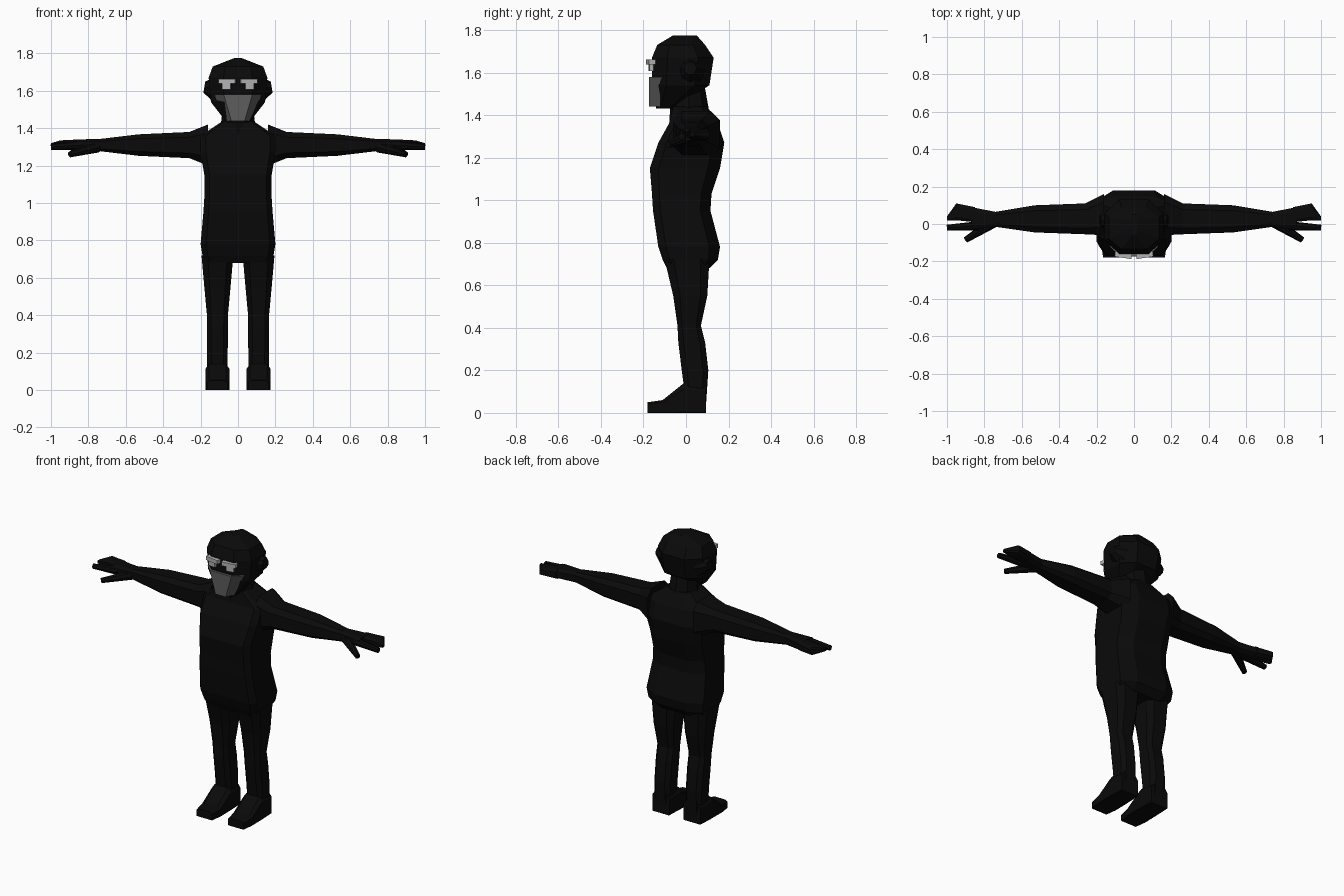
import bpy
import bmesh
from mathutils import Matrix, Vector

default = bpy.data.objects.get("Cube")
if default:
    bpy.data.objects.remove(default, do_unlink=True)


def material(name, value):
    mat = bpy.data.materials.new(name)
    colour = (value, value, value, 1)
    mat.diffuse_color = colour
    mat.use_nodes = True
    shader = mat.node_tree.nodes["Principled BSDF"]
    shader.inputs["Base Color"].default_value = colour
    return mat


BLACK = material("black", .003)
GREY = material("mask grey", .11)
PALE = material("eye grey", .45)

HAND_HEIGHT = 1.31
LEG_CENTRE = .11


def finish(name, bm, mat, mirrored):
    """Turn a bmesh into a flat shaded object, mirrored across x if asked."""
    bmesh.ops.recalc_face_normals(bm, faces=bm.faces)
    mesh = bpy.data.meshes.new(name)
    bm.to_mesh(mesh)
    bm.free()
    mesh.materials.append(mat)
    obj = bpy.data.objects.new(name, mesh)
    bpy.context.collection.objects.link(obj)
    if mirrored:
        modifier = obj.modifiers.new("mirror", "MIRROR")
        modifier.use_mirror_merge = False


# Sections: axis index, position on it, then the two spans across it
def upright(height, half, front, back, centre=0):
    return 2, height, (centre - half, centre + half), (front, back)


def outward(reach, front, back, thick):
    low, high = HAND_HEIGHT - thick / 2, HAND_HEIGHT + thick / 2
    return 0, reach, (front, back), (low, high)


def lengthwise(depth, half, top):
    return 1, depth, (LEG_CENTRE - half, LEG_CENTRE + half), (0, top)


def octagon(axis, position, span_a, span_b, near_cut, far_cut):
    """Rectangle with cut corners; each cut is a fraction of the half sizes."""
    centre_a, half_a = sum(span_a) / 2, (span_a[1] - span_a[0]) / 2
    centre_b, half_b = sum(span_b) / 2, (span_b[1] - span_b[0]) / 2
    points = []
    for side, cut in ((-1, near_cut), (1, far_cut)):
        inner_a, inner_b = half_a * (1 - cut[0]), half_b * (1 - cut[1])
        corners = [(-half_a, inner_b), (-inner_a, half_b),
                   (inner_a, half_b), (half_a, inner_b)]
        for a, b in corners[::-side]:
            point = [centre_a + a, centre_b + side * b]
            point.insert(axis, position)
            points.append(point)
    return points


def loft(name, sections, near_cut=(.4, .4), far_cut=(.4, .4), mat=BLACK, mirrored=False):
    bm = bmesh.new()
    rings = [[bm.verts.new(p) for p in octagon(*section, near_cut, far_cut)]
             for section in sections]
    for low, high in zip(rings, rings[1:]):
        for i in range(len(low)):
            bm.faces.new((low[i - 1], low[i], high[i], high[i - 1]))
    bm.faces.new(rings[0])
    bm.faces.new(rings[-1])
    finish(name, bm, mat, mirrored)


def tapered(name, start, end, start_radius, end_radius, mirrored=True):
    """Eight sided cone between two points."""
    start, end = Vector(start), Vector(end)
    along = end - start
    turn = along.to_track_quat("Z", "Y").to_matrix().to_4x4()
    bm = bmesh.new()
    bmesh.ops.create_cone(bm, cap_ends=True, segments=8, radius1=start_radius,
                          radius2=end_radius, depth=along.length,
                          matrix=Matrix.Translation((start + end) / 2) @ turn)
    finish(name, bm, BLACK, mirrored)


def eye_plate(name, centre, size):
    bm = bmesh.new()
    bmesh.ops.create_cube(bm, size=1)
    bm.transform(Matrix.Translation(centre) @ Matrix.Rotation(.15, 4, "Z")
                 @ Matrix.Diagonal(size).to_4x4())
    finish(name, bm, PALE, True)


# Trunk and neck
loft("torso", [
    upright(height=.68, half=.17, front=-.09, back=.11),
    upright(height=.72, half=.19, front=-.11, back=.15),
    upright(height=.78, half=.2, front=-.13, back=.16),
    upright(height=.95, half=.185, front=-.155, back=.115),
    upright(height=1.03, half=.18, front=-.16, back=.12),
    upright(height=1.15, half=.18, front=-.17, back=.16),
    upright(height=1.27, half=.2, front=-.13, back=.18),
    upright(height=1.36, half=.2, front=-.08, back=.15),
    upright(height=1.44, half=.08, front=-.06, back=.1),
], near_cut=(.15, .25), far_cut=(.45, .35))
tapered("neck", (0, .02, 1.35), (0, .01, 1.52), .1, .08, mirrored=False)

# Head, ears and face
loft("head", [
    upright(height=1.43, half=.06, front=-.14, back=-.06),
    upright(height=1.54, half=.145, front=-.16, back=.11),
    upright(height=1.67, half=.157, front=-.16, back=.13),
    upright(height=1.73, half=.135, front=-.135, back=.09),
    upright(height=1.775, half=.02, front=-.06, back=.05),
], near_cut=(.5, .5), far_cut=(.5, .5))
tapered("ear", (.12, .02, 1.61), (.18, .02, 1.62), .07, .03)
loft("mask", [
    upright(height=1.44, half=.06, front=-.175, back=-.06),
    upright(height=1.58, half=.127, front=-.175, back=-.06),
], near_cut=(.4, .9), mat=GREY)
eye_plate("upper_eye", (.057, -.166, 1.65), (.09, .03, .024))
eye_plate("lower_eye", (.062, -.162, 1.624), (.046, .024, .034))

# Arms and hands
loft("arm", [
    outward(reach=.16, front=-.06, back=.16, thick=.22),
    outward(reach=.26, front=-.055, back=.11, thick=.14),
    outward(reach=.53, front=-.045, back=.1, thick=.115),
    outward(reach=.74, front=-.015, back=.065, thick=.065),
    outward(reach=.87, front=-.03, back=.09, thick=.06),
], mirrored=True)
loft("fingers", [
    outward(reach=.85, front=.01, back=.09, thick=.06),
    outward(reach=.95, front=.02, back=.11, thick=.05),
    outward(reach=1, front=.02, back=.04, thick=.02),
], mirrored=True)
tapered("forefinger", (.83, -.01, 1.31), (1, -.02, 1.3), .025, .016)
tapered("thumb", (.75, .01, 1.3), (.9, -.085, 1.26), .03, .016)

# Legs and feet
loft("leg", [
    upright(height=.05, half=.055, front=0, back=.095, centre=LEG_CENTRE),
    upright(height=.2, half=.055, front=-.02, back=.105, centre=LEG_CENTRE),
    upright(height=.33, half=.056, front=-.036, back=.09, centre=LEG_CENTRE),
    upright(height=.41, half=.057, front=-.04, back=.07, centre=LEG_CENTRE),
    upright(height=.55, half=.07, front=-.06, back=.1, centre=LEG_CENTRE),
    upright(height=.72, half=.085, front=-.1, back=.11, centre=LEG_CENTRE),
], mirrored=True)
loft("foot", [
    lengthwise(depth=-.18, half=.055, top=.05),
    lengthwise(depth=-.11, half=.065, top=.06),
    lengthwise(depth=-.01, half=.065, top=.14),
    lengthwise(depth=.095, half=.06, top=.13),
], near_cut=(.05, .05), far_cut=(.3, .4), mirrored=True)
